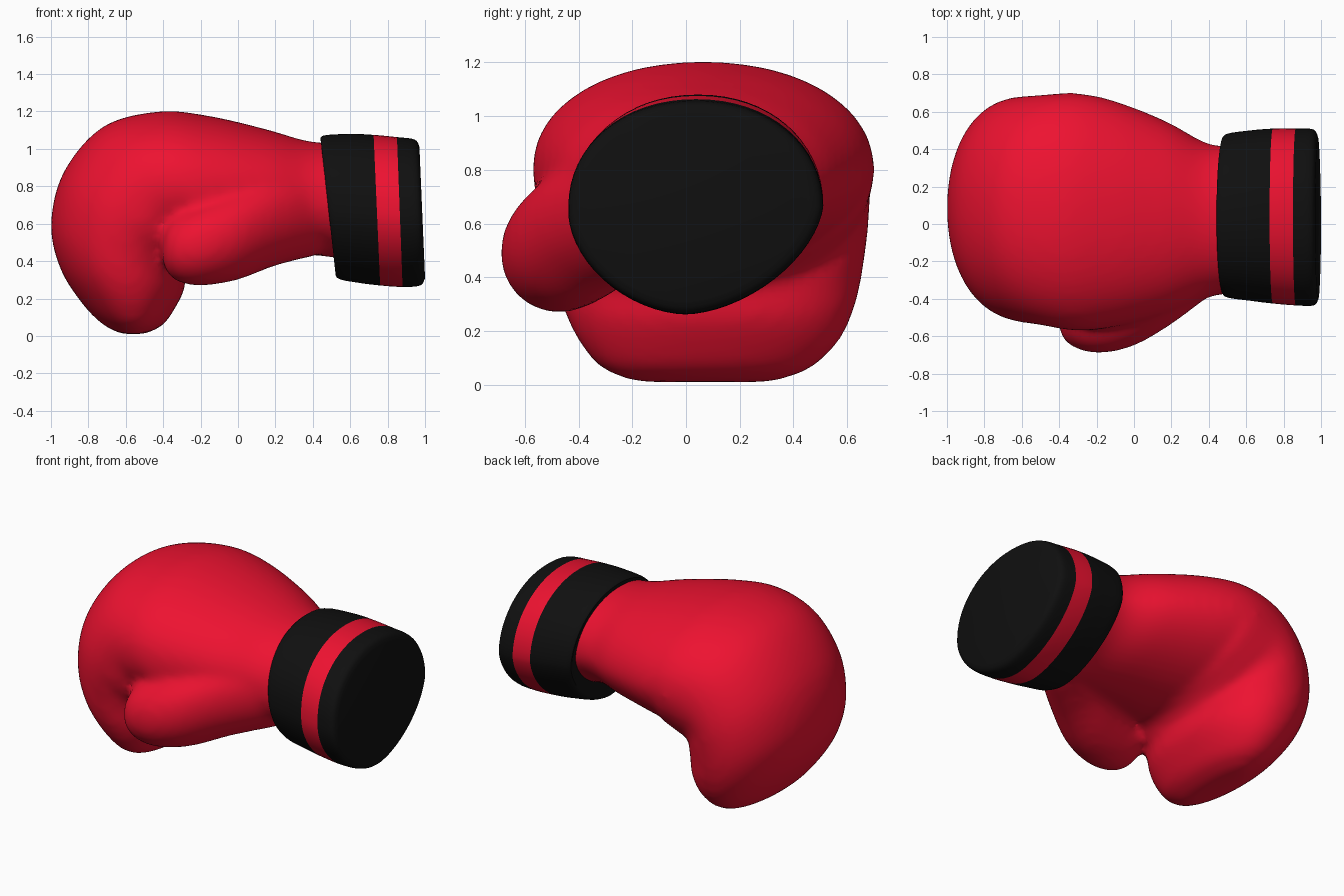
import bpy, bmesh, math
from mathutils import Vector

if "Cube" in bpy.data.objects:
    bpy.data.objects.remove(bpy.data.objects["Cube"])

RING = 64


def material(name, rgb):
    m = bpy.data.materials.new(name)
    m.diffuse_color = (*rgb, 1)
    m.use_nodes = True
    m.node_tree.nodes["Principled BSDF"].inputs["Base Color"].default_value = m.diffuse_color
    return m


def spline(rows, steps):
    """Catmull-Rom interpolation through rows of numbers."""
    rows = [Vector(r) for r in rows]
    out = []
    for i in range(len(rows) - 1):
        a, b, c, d = rows[max(i - 1, 0)], rows[i], rows[i + 1], rows[min(i + 2, len(rows) - 1)]
        for s in range(steps):
            t = s / steps
            out.append(0.5 * (2 * b + (c - a) * t + (2 * a - 5 * b + 4 * c - d) * t * t
                              + (3 * b - a - 3 * c + d) * t ** 3))
    return out + [rows[-1]]


def loft(bm, rows, steps=5, slots=None):
    """Row: outer x, z, inner x, z, min y, max y, exponent of the inner half."""
    rings = []
    for ox, oz, ix, iz, y0, y1, n in spline(rows, steps):
        ring = []
        for k in range(RING):
            a = math.tau * k / RING
            c, s = math.cos(a), math.sin(a)
            e = 2 / (2.1 if s > 0 else n)
            u = math.copysign(abs(c) ** e, c)
            v = math.copysign(abs(s) ** e, s)
            y = (y0 + y1) / 2 + u * (y1 - y0) / 2
            if n < 2:
                y += 0.04 * min(v, 0)
            t = (1 - v) / 2
            ring.append(bm.verts.new((ox + (ix - ox) * t, y, oz + (iz - oz) * t)))
        rings.append(ring)
    for j in range(len(rings) - 1):
        for k in range(RING):
            q = (k + 1) % RING
            f = bm.faces.new((rings[j][k], rings[j][q], rings[j + 1][q], rings[j + 1][k]))
            f.material_index = slots[j // steps] if slots else 0
    bm.faces.new(rings[0])
    bm.faces.new(rings[-1])


def finish(bm, name, mats):
    bmesh.ops.recalc_face_normals(bm, faces=bm.faces[:])
    me = bpy.data.meshes.new(name)
    bm.to_mesh(me)
    bm.free()
    for m in mats:
        me.materials.append(m)
    ob = bpy.data.objects.new(name, me)
    bpy.context.collection.objects.link(ob)
    bpy.ops.object.select_all(action='DESELECT')
    ob.select_set(True)
    bpy.context.view_layer.objects.active = ob
    return ob


red = material("red_leather", (0.85, 0.006, 0.03))
black = material("black_leather", (0.005, 0.005, 0.005))

# Padded fist, curling down from the wrist to the fingertips
bm = bmesh.new()
loft(bm, [
    (0.58, 1.03, 0.62, 0.40, -0.36, 0.42, 1.8),
    (0.38, 1.04, 0.42, 0.43, -0.39, 0.43, 1.8),
    (0.15, 1.105, 0.20, 0.43, -0.48, 0.55, 1.85),
    (-0.15, 1.175, -0.06, 0.42, -0.55, 0.66, 1.9),
    (-0.42, 1.20, -0.20, 0.41, -0.57, 0.70, 2),
    (-0.72, 1.12, -0.26, 0.37, -0.54, 0.69, 2),
    (-0.93, 0.88, -0.28, 0.33, -0.52, 0.68, 2),
    (-1.0, 0.60, -0.28, 0.29, -0.49, 0.66, 2.1),
    (-0.95, 0.36, -0.29, 0.24, -0.46, 0.63, 2.2),
    (-0.83, 0.17, -0.33, 0.16, -0.40, 0.57, 2.2),
    (-0.72, 0.06, -0.40, 0.06, -0.31, 0.46, 2.2),
    (-0.62, 0.01, -0.50, 0.01, -0.18, 0.32, 2.2)])

# Thumb: x, centre y, centre z, radius
thumb = [(0.42, -0.12, 0.68, 0.25), (0.20, -0.29, 0.62, 0.245), (0.0, -0.41, 0.54, 0.24),
         (-0.18, -0.47, 0.49, 0.22), (-0.31, -0.48, 0.47, 0.185), (-0.38, -0.49, 0.46, 0.12),
         (-0.405, -0.49, 0.45, 0.04)]
loft(bm, [(x, z + r, x, z - r, y - r, y + r, 2) for x, y, z, r in thumb])

# Fuse fist and thumb into one soft skin
glove = finish(bm, "glove_body", [red])
rm = glove.modifiers.new("fuse", 'REMESH')
rm.mode = 'VOXEL'
rm.voxel_size = 0.025
rm.use_smooth_shade = True
sm = glove.modifiers.new("soften", 'SMOOTH')
sm.factor = 0.5
sm.iterations = 10

# Wrist cuff with a red stripe
bm = bmesh.new()
loft(bm, [
    (0.45, 1.03, 0.53, 0.37, -0.35, 0.44, 1.75),
    (0.452, 1.07, 0.53, 0.31, -0.39, 0.48, 1.75),
    (0.60, 1.08, 0.64, 0.285, -0.41, 0.50, 1.75),
    (0.725, 1.075, 0.76, 0.27, -0.425, 0.51, 1.75),
    (0.85, 1.063, 0.88, 0.262, -0.435, 0.51, 1.75),
    (0.945, 1.05, 0.975, 0.27, -0.435, 0.505, 1.75),
    (0.97, 1.01, 1.0, 0.31, -0.40, 0.46, 1.75)], 4, [0, 0, 0, 1, 0, 0])
finish(bm, "wrist_cuff", [black, red])
bpy.ops.object.shade_smooth_by_angle(angle=math.radians(40))
